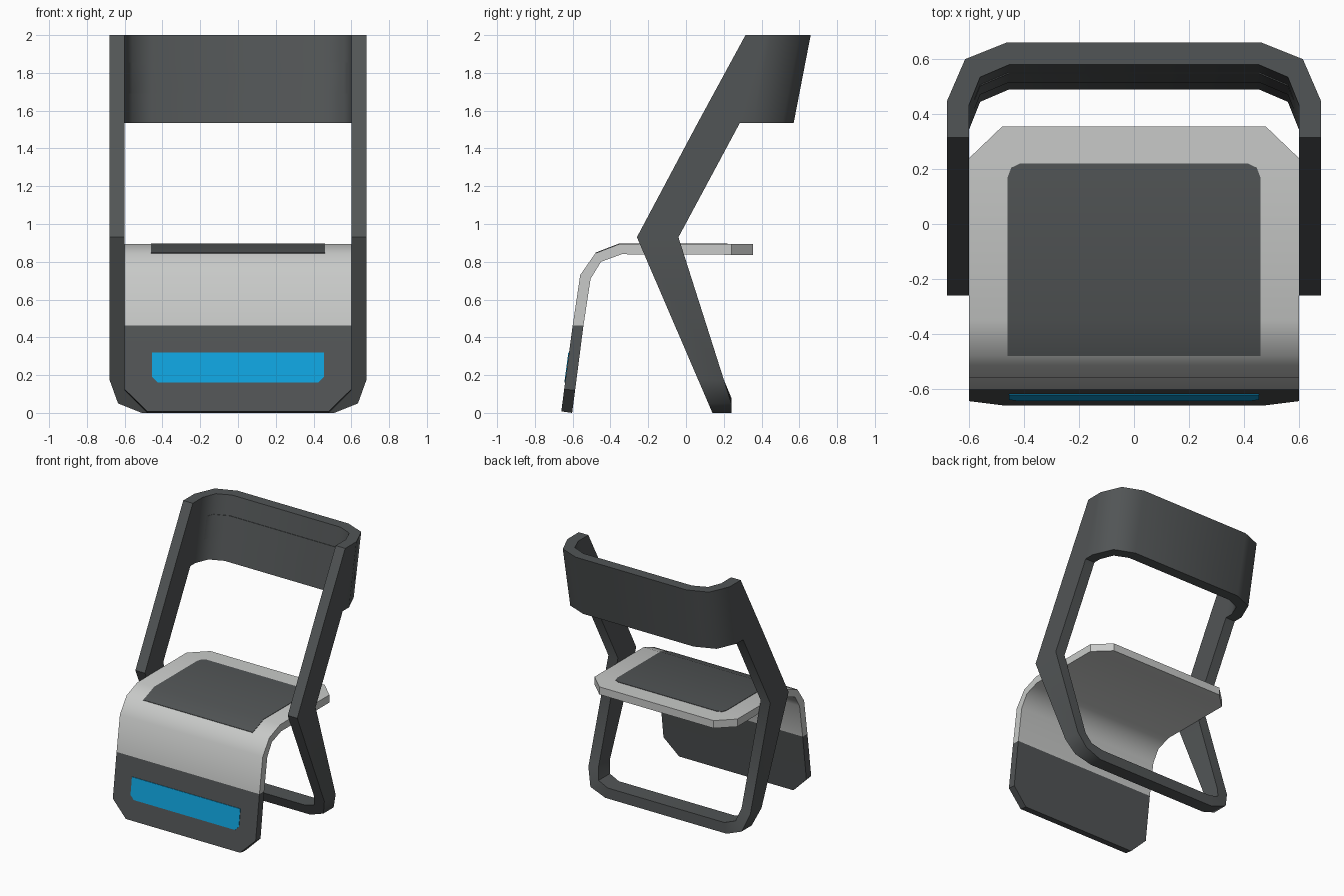
import bpy, bmesh, math

if "Cube" in bpy.data.objects:
    bpy.data.objects.remove(bpy.data.objects["Cube"])


def material(name, rgb):
    m = bpy.data.materials.new(name)
    m.diffuse_color = (*rgb, 1)
    m.use_nodes = True
    m.node_tree.nodes["Principled BSDF"].inputs["Base Color"].default_value = m.diffuse_color
    return m


DARK = material("dark grey", (0.083, 0.090, 0.092))
LIGHT = material("light grey", (0.58, 0.59, 0.58))
BLUE = material("bright blue", (0.005, 0.37, 0.73))


def loft(bm, stations, caps=True):
    """Skin a row of four-point cross-sections."""
    rows = [[bm.verts.new(p) for p in s] for s in stations]
    for a, b in zip(rows, rows[1:]):
        for i in range(4):
            j = (i + 1) % 4
            bm.faces.new((a[i], a[j], b[j], b[i]))
    if caps:
        bm.faces.new(rows[0])
        bm.faces.new(rows[-1])


def both_sides(half):
    """Continue a right-hand row of sections to the mirrored left side."""
    return half + [[(-x, y, z) for x, y, z in s] for s in reversed(half)]


def finish(bm, name, mats, angle):
    bmesh.ops.recalc_face_normals(bm, faces=bm.faces)
    me = bpy.data.meshes.new(name)
    bm.to_mesh(me)
    bm.free()
    ob = bpy.data.objects.new(name, me)
    bpy.context.collection.objects.link(ob)
    for m in mats:
        me.materials.append(m)
    bpy.ops.object.select_all(action='DESELECT')
    bpy.context.view_layer.objects.active = ob
    ob.select_set(True)
    bpy.ops.object.shade_smooth_by_angle(angle=math.radians(angle))
    return ob


def strip(rows):
    """Sections across x from (outer y, z, inner y, z, half width)."""
    return [[(-w, yo, zo), (w, yo, zo), (w, yi, zi), (-w, yi, zi)]
            for yo, zo, yi, zi, w in rows]


# Seat and front leg: one bent sheet, dark below z = 0.46
bm = bmesh.new()
loft(bm, strip([
    (-0.660, 0.008, -0.603, 0.000, 0.48),
    (-0.645, 0.125, -0.587, 0.120, 0.60),
    (-0.600, 0.462, -0.543, 0.462, 0.60),
    (-0.560, 0.730, -0.505, 0.710, 0.60),
    (-0.480, 0.845, -0.450, 0.800, 0.60),
    (-0.350, 0.895, -0.340, 0.840, 0.60),
    (0.240, 0.895, 0.240, 0.837, 0.60),
    (0.355, 0.895, 0.355, 0.837, 0.48)]))
for f in bm.faces:
    f.material_index = int(f.calc_center_median().z < 0.462)
finish(bm, "seat", [LIGHT, DARK], 40)

# Seat pad: thin plate following the seat surface
bm = bmesh.new()
loft(bm, strip([(y, z + 0.003, y, z - 0.003, w) for y, z, w in (
    (-0.48, 0.845, 0.46), (-0.35, 0.895, 0.46), (0.17, 0.895, 0.46),
    (0.205, 0.895, 0.447), (0.22, 0.895, 0.415))]))
finish(bm, "seat_pad", [DARK], 40)

# Blue panel on the front leg
bm = bmesh.new()
rows = []
for z, w in ((0.16, 0.425), (0.19, 0.455), (0.32, 0.455)):
    y = -0.66 + 0.1325 * (z - 0.01)
    rows.append((y - 0.004, z, y + 0.004, z, w))
loft(bm, strip(rows))
finish(bm, "front_panel", [BLUE], 30)

# Frame: wrap-around backrest joined to a looped pair of legs
LOW, TOP, LEAN = 1.535, 2.0, 0.09
bm = bmesh.new()


def back_section(xo, yo, xi, yi, yo_low=None):
    lo = yo - LEAN if yo_low is None else yo_low
    li = yi - LEAN if yo_low is None else yo_low
    return [(xo, yo, TOP), (xo, lo, LOW), (xi, li, LOW), (xi, yi, TOP)]


FRONT_LOW, REAR_LOW = 0.062, 0.285
loft(bm, both_sides([
    back_section(0.68, 0.315, 0.60, 0.315, FRONT_LOW),
    back_section(0.68, 0.42, 0.60, 0.42, REAR_LOW),
    back_section(0.68, 0.45, 0.60, 0.435),
    back_section(0.615, 0.60, 0.56, 0.535),
    back_section(0.465, 0.66, 0.455, 0.58)]))


def leg_front(z):
    return -0.26 + 0.43 * (0.93 - z)


def leg_back(z):
    if z > 0.2:
        return -0.04 + 0.315 * (0.93 - z)
    return min(0.24, 0.19 + 0.42 * (0.2 - z))


legs = [[(0.68, FRONT_LOW, LOW), (0.68, REAR_LOW, LOW),
         (0.60, REAR_LOW, LOW), (0.60, FRONT_LOW, LOW)]]
for xo, zo, xi, zi in ((0.68, 0.93, 0.60, 0.93), (0.68, 0.175, 0.60, 0.20),
                       (0.635, 0.05, 0.575, 0.11), (0.51, 0.0, 0.49, 0.08)):
    legs.append([(xo, leg_front(zo), zo), (xo, leg_back(zo), zo),
                 (xi, leg_back(zi), zi), (xi, leg_front(zi), zi)])
loft(bm, both_sides(legs), caps=False)
# Open the backrest underside where the legs run into it
inner = [f for f in bm.faces
         if all(abs(v.co.z - LOW) < 1e-4 and v.co.y < 0.29 for v in f.verts)]
bmesh.ops.delete(bm, geom=inner, context='FACES_ONLY')
bmesh.ops.remove_doubles(bm, verts=bm.verts, dist=1e-4)
finish(bm, "frame", [DARK], 50)

# Back pad: thin band on the inside of the backrest
bm = bmesh.new()
half = []
for x, y in ((0.58, 0.485), (0.56, 0.535), (0.455, 0.58)):
    yt, yb = (y - LEAN * (TOP - z) / (TOP - LOW) for z in (1.855, 1.69))
    half.append([(x, yt - 0.004, 1.855), (x, yb - 0.004, 1.69),
                 (x, yb + 0.004, 1.69), (x, yt + 0.004, 1.855)])
loft(bm, both_sides(half))
finish(bm, "back_pad", [DARK], 50)
